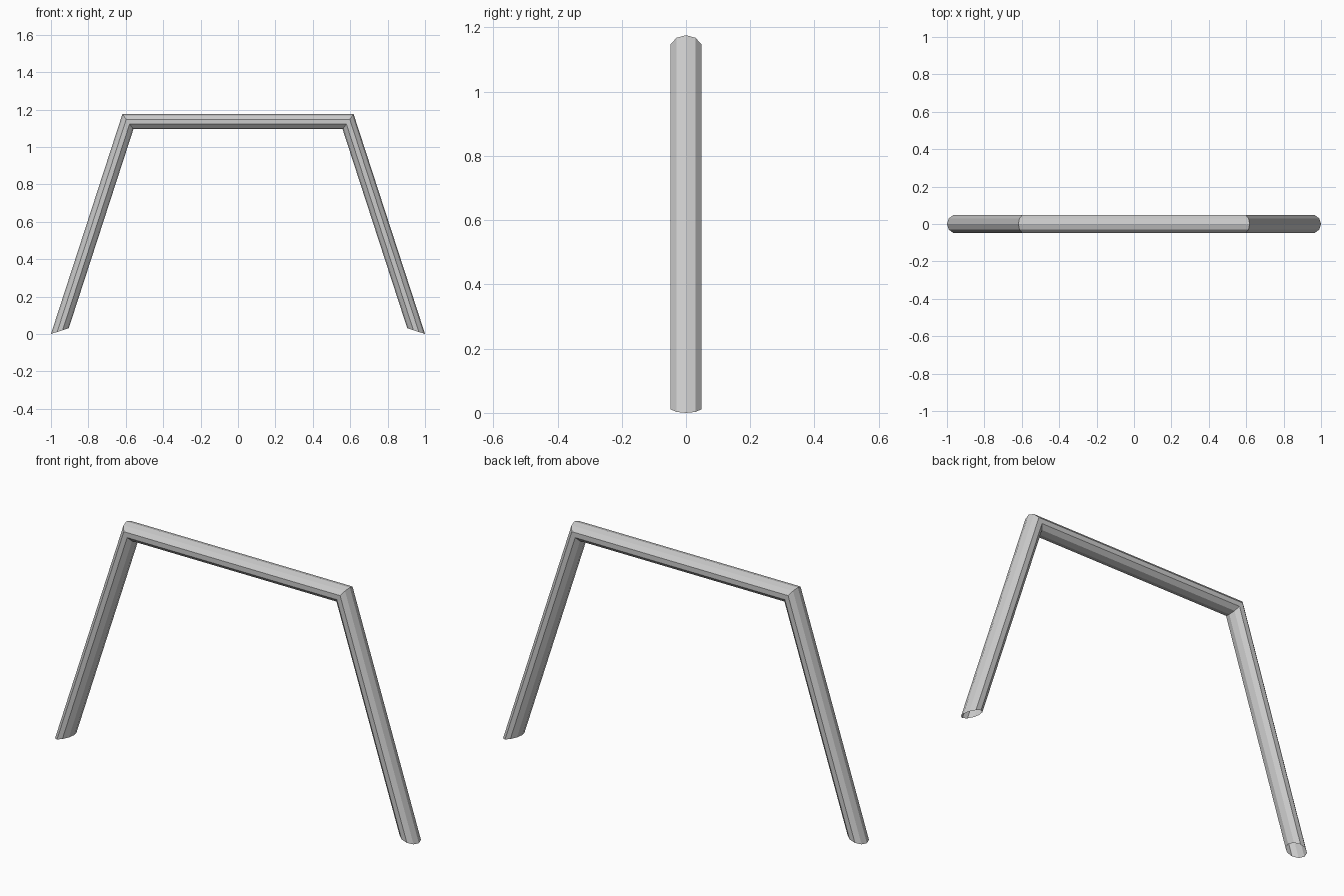
import bpy, bmesh
from math import sin, cos, radians, tau

if "Cube" in bpy.data.objects:
    bpy.data.objects.remove(bpy.data.objects["Cube"])

SIDES = 10          # sides of the tube
TUBE = 0.05         # tube radius
OUTER = 1 / cos(radians(18))   # outer radius of the pentagon the frame follows
MAJOR = OUTER - TUBE
LIFT = OUTER * sin(radians(18))

bm = bmesh.new()

# Decagonal rings at four of the five pentagon corners
rings = []
for deg in (198, 126, 54, -18):
    a = radians(deg)
    ring = []
    for i in range(SIDES):
        t = tau * i / SIDES
        r = MAJOR + TUBE * cos(t)
        ring.append(bm.verts.new((r * cos(a), TUBE * sin(t), r * sin(a) + LIFT)))
    rings.append(ring)

# Two legs and the top bar, open at the feet
for r0, r1 in zip(rings, rings[1:]):
    for i in range(SIDES):
        j = (i + 1) % SIDES
        bm.faces.new((r0[i], r0[j], r1[j], r1[i]))
bmesh.ops.recalc_face_normals(bm, faces=bm.faces)

mesh = bpy.data.meshes.new("arch_tube")
bm.to_mesh(mesh)
bm.free()
bpy.context.collection.objects.link(bpy.data.objects.new("arch_tube", mesh))
